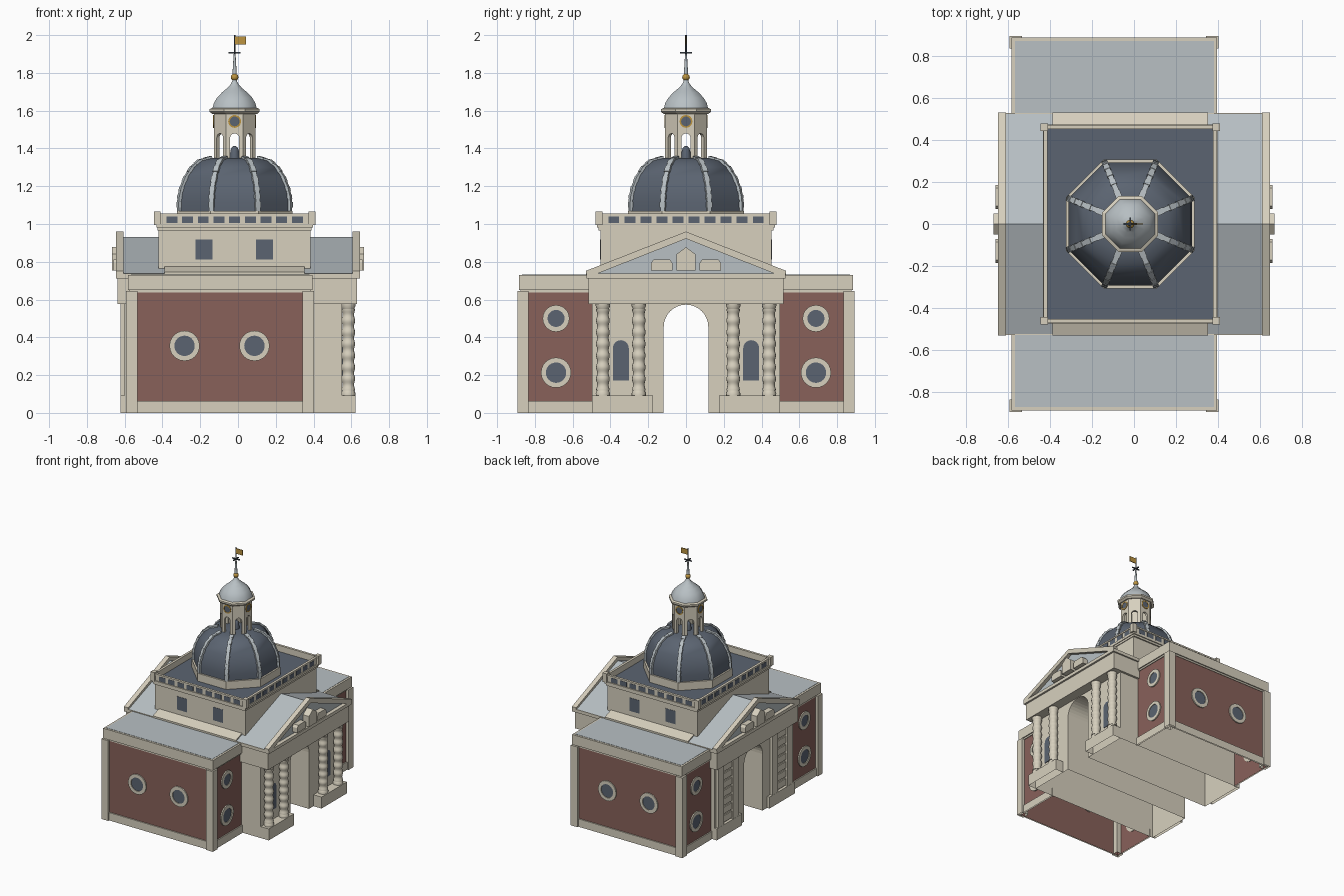
import bpy, bmesh, math
from math import sin, cos, pi, tan
from mathutils import Matrix, Vector

if "Cube" in bpy.data.objects:
    bpy.data.objects.remove(bpy.data.objects["Cube"])

def material(name, rgb):
    m = bpy.data.materials.new(name)
    lin = [(c / 255 / 12.92 if c < 11 else ((c / 255 + 0.055) / 1.055) ** 2.4) for c in rgb]
    m.diffuse_color = (*lin, 1)
    m.use_nodes = True
    m.node_tree.nodes["Principled BSDF"].inputs["Base Color"].default_value = m.diffuse_color
    return m

STONE = material("pale stone", (215, 208, 190))
BRICK = material("red brick", (136, 97, 90))
SLATE = material("dark slate", (91, 100, 113))
LEAD = material("lead grey", (184, 192, 196))
GOLD = material("gold", (188, 148, 64))
IRON = material("dark iron", (72, 80, 90))
CX = -0.018                      # axis of attic, dome and lantern
WX = -0.095                      # axis of the side wings
AXIS = Matrix.Translation((CX, 0, 0))

def part(name, mat, build, smooth=0):
    """Make an object, open where it meets the ground; smooth is the sharp-edge angle, 0 for flat."""
    bm = bmesh.new()
    build(bm)
    bmesh.ops.recalc_face_normals(bm, faces=bm.faces)
    bmesh.ops.delete(bm, geom=[f for f in bm.faces if all(v.co.z < 0.001 for v in f.verts)], context='FACES')
    me = bpy.data.meshes.new(name)
    bm.to_mesh(me)
    bm.free()
    me.materials.append(mat)
    if smooth:
        me.polygons.foreach_set("use_smooth", [True] * len(me.polygons))
        me.set_sharp_from_angle(angle=math.radians(smooth))
    bpy.context.scene.collection.objects.link(bpy.data.objects.new(name, me))

def box(bm, x0, x1, y0, y1, z0, z1):
    M = Matrix.Translation(((x0 + x1) / 2, (y0 + y1) / 2, (z0 + z1) / 2))
    bmesh.ops.create_cube(bm, size=1, matrix=M @ Matrix.Diagonal((x1 - x0, y1 - y0, z1 - z0, 1)))

def boxes(*dims):
    return lambda bm: [box(bm, *d) for d in dims]

def prism(bm, pts, a, b, M=Matrix()):
    """Extrude a (y, z) outline along x from a to b."""
    lo, hi = ([bm.verts.new(M @ Vector((x, y, z))) for y, z in pts] for x in (a, b))
    bm.faces.new(lo)
    bm.faces.new(hi)
    for i in range(len(pts)):
        j = (i + 1) % len(pts)
        bm.faces.new((lo[i], lo[j], hi[j], hi[i]))

def lathe(bm, prof, n, M=Matrix(), phase=0, loop=False):
    """Spin (radius, z) points about z."""
    rings = [[bm.verts.new(M @ Vector((r * cos(phase + 2 * pi * k / n), r * sin(phase + 2 * pi * k / n), z)))
              for k in range(n)] for r, z in prof]
    for i in range(len(rings) if loop else len(rings) - 1):
        p, q = rings[i], rings[(i + 1) % len(rings)]
        for k in range(n):
            bm.faces.new((p[k], p[(k + 1) % n], q[(k + 1) % n], q[k]))
    if not loop:
        bm.faces.new(rings[0])
        bm.faces.new(rings[-1])

def octagon(bm, prof):
    lathe(bm, [(r / cos(pi / 8), z) for r, z in prof], 8, AXIS, pi / 8)

def arc(c, r, zs, n=16):
    return [(c + r * cos(pi - pi * k / n), zs + r * sin(pi * k / n)) for k in range(n + 1)]

def arch_wall(half, z0, z1, r, spring):
    return [(-half, z0), (-r, z0), *arc(0, r, spring), (r, z0), (half, z0), (half, z1), (-half, z1)]

def facing(x, y, z, angle):
    """Frame whose local z points outward horizontally at the given angle."""
    return Matrix.Translation((x, y, z)) @ Matrix.Rotation(angle, 4, 'Z') @ Matrix.Rotation(pi / 2, 4, 'Y')

def ring(r, r2, t):
    return [(r, 0), (r, t), (r2, t), (r2, 0)]

SIDES = (-1, 1)
def span(s, a, b):
    return sorted((s * a, s * b))

# side wings: hollow brick bodies, corner piers, plinths, cornices, roofs
for s, tag in ((-1, "front"), (1, "back")):
    def brick_shell(bm):
        box(bm, -0.57, 0.38, *span(s, 0.497, 0.872), 0, 0.645)
        bmesh.ops.delete(bm, geom=[f for f in bm.faces if abs(f.calc_center_median().y) < 0.5], context='FACES')
    part(tag + "_wing_brick", BRICK, brick_shell)
    part(tag + "_wing_piers", STONE, boxes(*[(*sorted((WX + t * 0.437, WX + t * 0.497)),
         *span(s, 0.833, 0.893), 0, 0.645) for t in SIDES]))
    part(tag + "_wing_plinth", STONE, boxes((-0.58, 0.39, *span(s, 0.873, 0.882), 0, 0.063),
         (-0.58, -0.571, *span(s, 0.49, 0.88), 0, 0.063), (0.381, 0.39, *span(s, 0.49, 0.88), 0, 0.063)))
    part(tag + "_wing_cornice", STONE, boxes((-0.575, 0.386, *span(s, 0.45, 0.876), 0.637, 0.65),
         (-0.582, 0.395, *span(s, 0.45, 0.885), 0.65, 0.73)))
    part(tag + "_wing_roof", LEAD, boxes((-0.566, 0.379, *span(s, 0.47, 0.869), 0.72, 0.732)))

# round windows on the wing fronts and wing ends
spots = []
for s in SIDES:
    spots += [(facing(x, s * 0.867, 0.355, s * pi / 2), 0.08, 0.054) for x in (-0.283, 0.087)]
    for z, r in ((0.5, 0.071), (0.213, 0.08)):
        spots += [(facing(0.375, s * 0.688, z, 0), r, r - 0.026), (facing(-0.565, s * 0.688, z, pi), r, r - 0.026)]
part("round_window_frames", STONE, lambda bm: [lathe(bm, ring(r, q, 0.014), 24, M, loop=True) for M, r, q in spots])
part("round_window_panes", SLATE, lambda bm: [lathe(bm, [(q, 0), (q, 0.009)], 24, M) for M, r, q in spots])

# central block with arched passage, entablature, pedestals
part("gate_block", STONE, lambda bm: prism(bm, arch_wall(0.497, 0, 0.64, 0.118, 0.455), -0.6, 0.55))
part("entablature", STONE, boxes((-0.637, 0.63, -0.515, 0.515, 0.576, 0.712),
                                 (-0.645, 0.645, -0.527, 0.527, 0.712, 0.738)))
part("pedestals", STONE, boxes(*[(x0, x1, *span(s, 0.175, 0.497), 0, 0.092)
     for s in SIDES for x0, x1 in ((0.55, 0.622), (-0.622, -0.6))]))

# swelling columns on the right side
COLS = [s * y for s in SIDES for y in (0.25, 0.44)]
def columns(bm):
    prof = [(0.033 + 0.003 * cos(k * 2 * pi * 7 / 70), 0.118 + 0.432 * k / 70) for k in range(71)]
    for y in COLS:
        M = Matrix.Translation((0.584, y, 0))
        lathe(bm, prof, 16, M)
        lathe(bm, [(0.037, 0.09), (0.038, 0.105), (0.03, 0.12)], 16, M)
        lathe(bm, [(0.03, 0.548), (0.038, 0.565), (0.038, 0.578)], 16, M)
part("swelling_columns", STONE, columns, 40)

# pilasters on the left side with banded panels between each pair
part("pilasters", STONE, boxes(*[(-0.621, -0.6, y - 0.036, y + 0.036, 0.09, 0.578) for y in COLS]))
part("panel_bands", STONE, boxes(*[(-0.608, -0.6, *span(s, 0.28, 0.41), 0.1 + k * 0.068, 0.152 + k * 0.068)
     for s in SIDES for k in range(7)]))

# arched niches on the right face
def niches(bm):
    for s in SIDES:
        prism(bm, [(s * 0.345 - 0.042, 0.172), *arc(s * 0.345, 0.042, 0.343, 10), (s * 0.345 + 0.042, 0.172)], 0.547, 0.554)
part("niches", SLATE, niches)

# gabled roof, raking copings and pediment ornaments
part("gable_roof", LEAD, lambda bm: prism(bm, [(-0.525, 0.737), (0.525, 0.737), (0, 0.93)], -0.615, 0.615))
COPING = [(-0.53, 0.737), (-0.53, 0.752), (0, 0.96), (0.53, 0.752), (0.53, 0.737), (0.47, 0.737), (0, 0.922), (-0.47, 0.737)]
part("gable_copings", STONE, lambda bm: [prism(bm, COPING, *span(s, 0.607, 0.645)) for s in SIDES])
def ornaments(bm):
    for s in SIDES:
        prism(bm, [(-0.05, 0.755), (0.05, 0.755), (0.05, 0.84), (0, 0.878), (-0.05, 0.84)], *span(s, 0.6, 0.668))
        for t in SIDES:
            prism(bm, [(t * y, z) for y, z in ((0.072, 0.755), (0.185, 0.755), (0.185, 0.793), (0.172, 0.812),
                       (0.085, 0.812), (0.072, 0.793))], *span(s, 0.6, 0.658))
part("pediment_ornaments", STONE, ornaments)

# attic block with sloped skirt, cornice, windows and slate deck
part("attic", STONE, boxes((CX - 0.402, CX + 0.402, -0.453, 0.453, 0.72, 0.966),
     (CX - 0.408, CX + 0.408, -0.464, 0.464, 0.966, 0.982), (CX - 0.414, CX + 0.414, -0.472, 0.472, 0.982, 1.0)))
part("attic_skirt", STONE, lambda bm: prism(bm, [(-0.53, 0.73), (-0.53, 0.746), (-0.45, 0.775), (0.45, 0.775),
     (0.53, 0.746), (0.53, 0.73)], CX - 0.37, CX + 0.37))
part("attic_windows", SLATE, boxes(*[(x - 0.045, x + 0.045, *span(s, 0.45, 0.455), 0.812, 0.918)
     for s in SIDES for x in (-0.18, 0.14)]))
part("attic_deck", SLATE, boxes((CX - 0.395, CX + 0.395, -0.453, 0.453, 0.995, 1.005)))

# parapet with corner posts and dark openings
def parapet(bm):
    for s in SIDES:
        for z0, z1, e in ((1.0, 1.044, 0), (1.044, 1.056, 0.005)):
            box(bm, CX - 0.4, CX + 0.4, *span(s, 0.453 - e / 2, 0.465 + e), z0, z1)
            box(bm, *[CX + v for v in span(s, 0.395 - e / 2, 0.407 + e)], -0.455, 0.455, z0, z1)
        for t in SIDES:
            box(bm, CX + s * 0.409 - 0.018, CX + s * 0.409 + 0.018, t * 0.46 - 0.018, t * 0.46 + 0.018, 0.995, 1.067)
part("parapet", STONE, parapet)
def openings(bm):
    for s in SIDES:
        for k in range(9):
            x = CX + (k - 4) * 0.083
            box(bm, x - 0.029, x + 0.029, *span(s, 0.459, 0.467), 1.004, 1.04)
        for k in range(10):
            y = (k - 4.5) * 0.085
            box(bm, *[CX + v for v in span(s, 0.401, 0.409)], y - 0.029, y + 0.029, 1.004, 1.04)
part("parapet_openings", SLATE, openings)

# octagonal dome with drum and block ribs
DOME = [(0.293, 1.06), (0.293, 1.115), (0.288, 1.155), (0.278, 1.195), (0.256, 1.25), (0.224, 1.3), (0.185, 1.334), (0.125, 1.35)]
part("dome_drum", STONE, lambda bm: octagon(bm, [(0.306, 1.0), (0.306, 1.068)]))
part("dome", SLATE, lambda bm: octagon(bm, DOME), 35)
def ribs(bm):
    pts = []
    for (r, z), (r2, z2) in zip(DOME, DOME[1:]):
        pts += [(r + (r2 - r) * f, z + (z2 - z) * f) for f in (0, 0.5)]
    pts.append(DOME[-1])
    for k in range(8):
        R = AXIS @ Matrix.Rotation(pi / 8 + k * pi / 4, 4, 'Z')
        for i, ((r, z), (r2, z2)) in enumerate(zip(pts, pts[1:])):
            p, q = Vector((r / cos(pi / 8), 0, z)), Vector((r2 / cos(pi / 8), 0, z2))
            tilt = math.atan2(q.x - p.x, q.z - p.z)
            w, h = ((0.025, 0.016), (0.03, 0.02))[i % 2]
            bmesh.ops.create_cube(bm, size=1, matrix=R @ Matrix.Translation((p + q) / 2)
                @ Matrix.Rotation(tilt, 4, 'Y') @ Matrix.Diagonal((h, w, (q - p).length * 1.1, 1)))
part("dome_ribs", LEAD, ribs)

# open lantern with bell, clocks and cornice
def lantern(bm):
    for k in range(8):
        prism(bm, arch_wall(0.11 * tan(pi / 8), 1.345, 1.595, 0.024, 1.455), 0.09, 0.11,
              AXIS @ Matrix.Rotation(k * pi / 4, 4, 'Z'))
    octagon(bm, [(0.118, 1.582), (0.133, 1.595), (0.133, 1.608), (0.12, 1.614)])
part("lantern", STONE, lantern)
part("bell", SLATE, lambda bm: lathe(bm, [(0.026, 1.35), (0.022, 1.39), (0.016, 1.405), (0.006, 1.413)], 16, AXIS), 40)
CLOCKS = [facing(CX + 0.106 * cos(a), 0.106 * sin(a), 1.543, a) for a in (0, pi / 2, pi, -pi / 2)]
part("clock_rims", GOLD, lambda bm: [lathe(bm, ring(0.034, 0.026, 0.008), 20, M, loop=True) for M in CLOCKS])
part("clock_dials", SLATE, lambda bm: [lathe(bm, [(0.027, 0), (0.027, 0.006)], 20, M) for M in CLOCKS])

# cupola cap, spire, ball, cross and flag
part("cupola", LEAD, lambda bm: octagon(bm, [(0.118, 1.61), (0.11, 1.64), (0.092, 1.67), (0.066, 1.697),
     (0.04, 1.719), (0.022, 1.738), (0.013, 1.755), (0.01, 1.77)]), 60)
part("spire", LEAD, lambda bm: lathe(bm, [(0.012, 1.76), (0.011, 1.8), (0.005, 1.9)], 12, AXIS), 40)
part("vane_rod", IRON, lambda bm: lathe(bm, [(0.004, 1.89), (0.004, 2.0)], 8, AXIS), 50)
part("finial_ball", GOLD, lambda bm: lathe(bm, [(0.019 * cos(a) + 0.001, 1.777 + 0.019 * sin(a))
     for a in [pi * (k / 10 - 0.5) for k in range(11)]], 16, AXIS), 40)
part("vane_cross", IRON, boxes((CX - 0.032, CX + 0.032, -0.004, 0.004, 1.902, 1.91),
                               (CX - 0.004, CX + 0.004, -0.032, 0.032, 1.902, 1.91)))
part("flag", GOLD, boxes((CX, CX + 0.06, -0.003, 0.003, 1.95, 1.992)))
